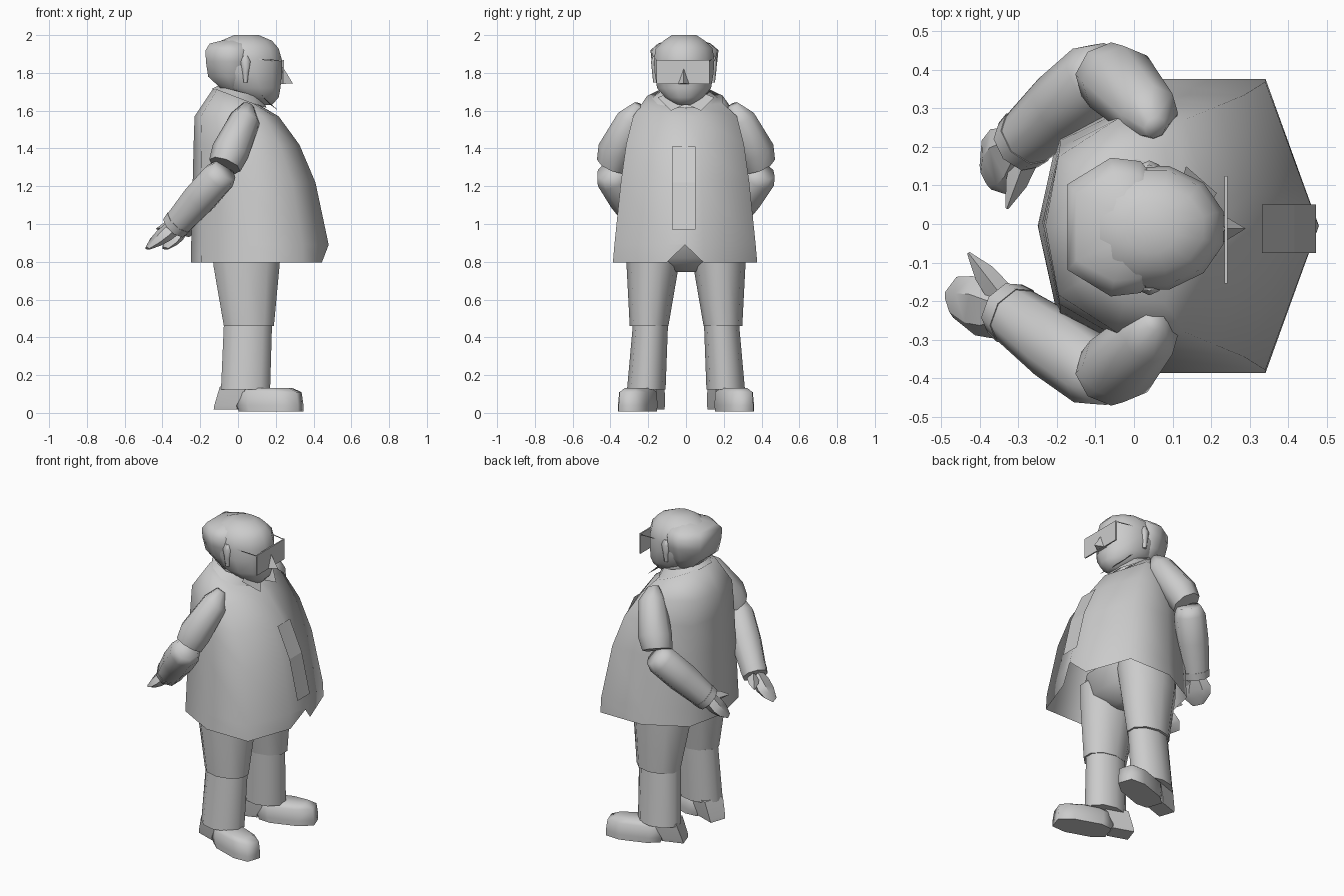
import bpy, bmesh
from math import cos, sin, pi, radians
from mathutils import Vector

if "Cube" in bpy.data.objects:
    bpy.data.objects.remove(bpy.data.objects["Cube"])

GREY = 0.6
mat = bpy.data.materials.new("plain grey")
mat.use_nodes = True
mat.diffuse_color = (GREY, GREY, GREY, 1)
mat.node_tree.nodes["Principled BSDF"].inputs["Base Color"].default_value = (GREY, GREY, GREY, 1)


def finish(name, bm, angle):
    bmesh.ops.recalc_face_normals(bm, faces=bm.faces)
    mesh = bpy.data.meshes.new(name)
    bm.to_mesh(mesh)
    bm.free()
    obj = bpy.data.objects.new(name, mesh)
    bpy.context.collection.objects.link(obj)
    mesh.materials.append(mat)
    bpy.ops.object.select_all(action="DESELECT")
    obj.select_set(True)
    bpy.context.view_layer.objects.active = obj
    bpy.ops.object.shade_smooth_by_angle(angle=radians(angle))


def loft(name, rings, caps=(True, True), angle=70):
    """Skin closed rings of equal point count."""
    bm = bmesh.new()
    rows = [[bm.verts.new(p) for p in ring] for ring in rings]
    n = len(rows[0])
    for a, b in zip(rows, rows[1:]):
        for i in range(n):
            j = (i + 1) % n
            bm.faces.new((a[i], a[j], b[j], b[i]))
    for cap, row in zip(caps, (rows[0], rows[-1])):
        if cap:
            bm.faces.new(row)
    finish(name, bm, angle)


def sheet(name, *polys):
    bm = bmesh.new()
    for poly in polys:
        bm.faces.new([bm.verts.new(p) for p in poly])
    finish(name, bm, 20)


def oval(z, x0, x1, y0, y1, n=8, slope=0.0):
    """Level or sloping oval ring that fills the given extents."""
    pts = []
    for i in range(n):
        a = 2 * pi * (i + 0.5) / n
        k = 1 / cos(pi / n)
        c, s = cos(a) * k, sin(a) * k
        pts.append(((x0 + x1) / 2 + c * (x1 - x0) / 2,
                    (y0 + y1) / 2 + s * (y1 - y0) / 2, z - slope * c))
    return pts


def limb(name, stations, n=8):
    """Tube along stations of (centre, radius)."""
    axis = (Vector(stations[-1][0]) - Vector(stations[0][0])).normalized()
    u = axis.cross(Vector((0, 0, 1))).normalized()
    v = axis.cross(u)
    loft(name, [[Vector(c) + r * (u * cos(2 * pi * i / n) + v * sin(2 * pi * i / n))
                 for i in range(n)] for c, r in stations])


# Loose shirt, with a belly and a raised notch at the front of the hem
OUTLINE = [(0, 0), (.075, .65), (.41, 1), (.81, 1), (.95, .26), (1, 0)]


def shirt_ring(z, x0, x1, w, notch=0.0, slope=0.0):
    half = [(x0 + f * (x1 - x0), g * w - .005, z + slope * (.5 - f)) for f, g in OUTLINE]
    half[-1] = (x1, -.005, half[-1][2] + notch)
    return half + [(x, -y - .01, zz) for x, y, zz in half[-2:0:-1]]


loft("shirt", [shirt_ring(.795, -.25, .48, .382, .095),
               shirt_ring(.89, -.248, .479, .374, .005),
               shirt_ring(1.22, -.24, .41, .34),
               shirt_ring(1.42, -.235, .325, .312),
               shirt_ring(1.57, -.23, .215, .275),
               shirt_ring(1.67, -.13, .13, .2, 0, .1)],
     caps=(False, True), angle=85)

# Strip down the front of the belly
strip = [(.332, 1.41), (.416, 1.22), (.473, .97)]
sheet("front_strip", *[[(x0, -.075, z0), (x0, .05, z0), (x1, .05, z1), (x1, -.075, z1)]
                       for (x0, z0), (x1, z1) in zip(strip, strip[1:])])

# Collar and neck
loft("collar", [oval(1.665, -.14, .15, -.175, .165, 10, .05),
                oval(1.70, -.11, .13, -.13, .12, 10, .03)], caps=(False, False))
loft("neck", [oval(1.6, -.1, .13, -.11, .11), oval(1.75, -.09, .13, -.11, .11)])

# Head: z, back, front, half width
HEAD = [(1.63, .08, .18, .05), (1.67, .0, .215, .1), (1.72, -.08, .225, .143),
        (1.80, -.14, .232, .156), (1.87, -.15, .232, .16), (1.93, -.14, .215, .15),
        (1.97, -.09, .18, .11), (2.0, -.02, .11, .065)]
loft("head", [oval(z, a, b, -w - .01, w - .01, 12) for z, a, b, w in HEAD])

# Hair band round the back of the head, tapering into the skull
HAIR = [(1.69, -.06, .1), (1.78, -.158, .15), (1.86, -.17, .174),
        (1.92, -.172, .18), (1.955, -.15, .14), (1.983, -.04, .06)]
PLAN = [(1, .62), (.35, 1), (-.1, .95), (-.4, .6)]
loft("hair", [[(b * f, s * w * g - .008, z) for s in (1, -1) for f, g in PLAN[::s]]
              for z, b, w in HAIR])

# Nose
tip = (.29, -.012, 1.745)
bridge, left_side, right_side = (.235, -.012, 1.835), (.22, .03, 1.74), (.22, -.055, 1.74)
sheet("nose", (tip, bridge, left_side), (tip, right_side, bridge), (tip, left_side, right_side))

# Glasses: one flat lens
loft("lens", [[(x, y, z) for y, z in ((-.155, 1.74), (.125, 1.74), (.125, 1.868), (-.155, 1.868))]
              for x in (.235, .243)])

for side, s in (("left", 1), ("right", -1)):
    # Glasses arms, ears and collar flaps
    y = s * .139 - .015
    sheet("glasses_arm_" + side, ((.02, s * .155 - .01, 1.875), (.24, y, 1.86),
                                  (.24, y, 1.866), (.02, s * .155 - .01, 1.882)))
    y = s * .152 - .01
    loft("ear_" + side, [oval(z, .04 - a, .04 + a, y - b, y + b, 6) for z, a, b in
                         ((1.75, .01, .01), (1.80, .016, .015), (1.86, .026, .02), (1.89, .012, .01))])
    sheet("collar_flap_" + side, ((.165, 0, 1.635), (.215, s * .08, 1.6),
                                  (.135, s * .15, 1.67), (.12, s * .1, 1.69)))

    # Sleeve, forearm and cuff
    limb("sleeve_" + side, [((.055, s * .25, 1.63), .03), ((.04, s * .285, 1.56), .08),
                            ((-.04, s * .37, 1.385), .1), ((-.07, s * .39, 1.31), .088)])
    wrist = Vector((-.335, -.22, .985)) if s < 0 else Vector((-.3, .205, .985))
    elbow = Vector((-.07, s * .41, 1.285))
    limb("forearm_" + side, [(elbow, .07), (elbow.lerp(wrist, .12), .093),
                             (elbow.lerp(wrist, .5), .094), (elbow.lerp(wrist, .93), .078)])
    limb("cuff_" + side, [(elbow.lerp(wrist, .9), .082), (wrist, .077)])

    # Hand with flattened fingers and a pointed thumb
    reach = Vector((-.145, .01, -.115)) if s < 0 else Vector((-.085, -.085, -.115))
    across = Vector((.3, -.95, 0)) if s < 0 else Vector((-.45, .89, 0))
    thick = reach.cross(across).normalized()
    hand = [(0, .05, .04), (.4, .085, .035), (.7, .08, .025), (1.0, .035, .008)]
    loft("hand_" + side, [[wrist + reach * t + across * w * a + thick * h * b
                           for a, b in ((-1, 0), (-.5, 1), (.5, 1), (1, 0), (.5, -1), (-.5, -1))]
                          for t, w, h in hand], angle=30)
    end = Vector((-.43, -.075, .975)) if s < 0 else Vector((-.33, .04, .96))
    root = wrist - across * .04
    limb("thumb_" + side, [(root, .035), (root.lerp(end, .5), .028), (end, .004)], 4)

    # Trouser legs: each ring gives x extents and inner and outer y
    def leg_ring(z, x0, x1, inner, outer):
        return oval(z, x0, x1, min(s * inner, s * outer), max(s * inner, s * outer), 10)
    loft("thigh_" + side, [leg_ring(.92, -.14, .23, .02, .31), leg_ring(.78, -.13, .22, .045, .308),
                           leg_ring(.46, -.075, .19, .098, .293)])
    loft("shin_" + side, [leg_ring(.465, -.075, .18, .1, .277), leg_ring(.125, -.09, .17, .113, .307)])

    # Shoe turned outward, with a separate flared heel
    turn = .33

    def plan(pts, z):
        return [(.02 + x * cos(turn) - y * sin(turn),
                 s * (.207 + x * sin(turn) + y * cos(turn)), z) for x, y in pts]

    def sole(k, back, front):
        return [(back, -.05 * k), (back + .07, -.08 * k), (front - .09, -.08 * k),
                (front, -.045 * k), (front, .045 * k), (front - .09, .08 * k),
                (back + .07, .08 * k), (back, .05 * k)]
    loft("shoe_" + side, [plan(sole(1, .0, .33), .008), plan(sole(1, -.01, .33), .04),
                          plan(sole(.95, -.01, .32), .11), plan(sole(.7, .02, .27), .132)])
    loft("heel_" + side, [plan(((x0, -w), (x1, -w), (x1, w), (x0, w)), z) for x0, x1, w, z in
                          ((-.14, -.01, .05, .018), (-.135, -.01, .055, .04), (-.1, .05, .065, .14))])

# Seat of the trousers under the hem
loft("pelvis", [oval(.95, -.15, .25, -.3, .3), oval(.82, -.12, .22, -.24, .24),
                oval(.745, -.01, .12, -.05, .05)])
